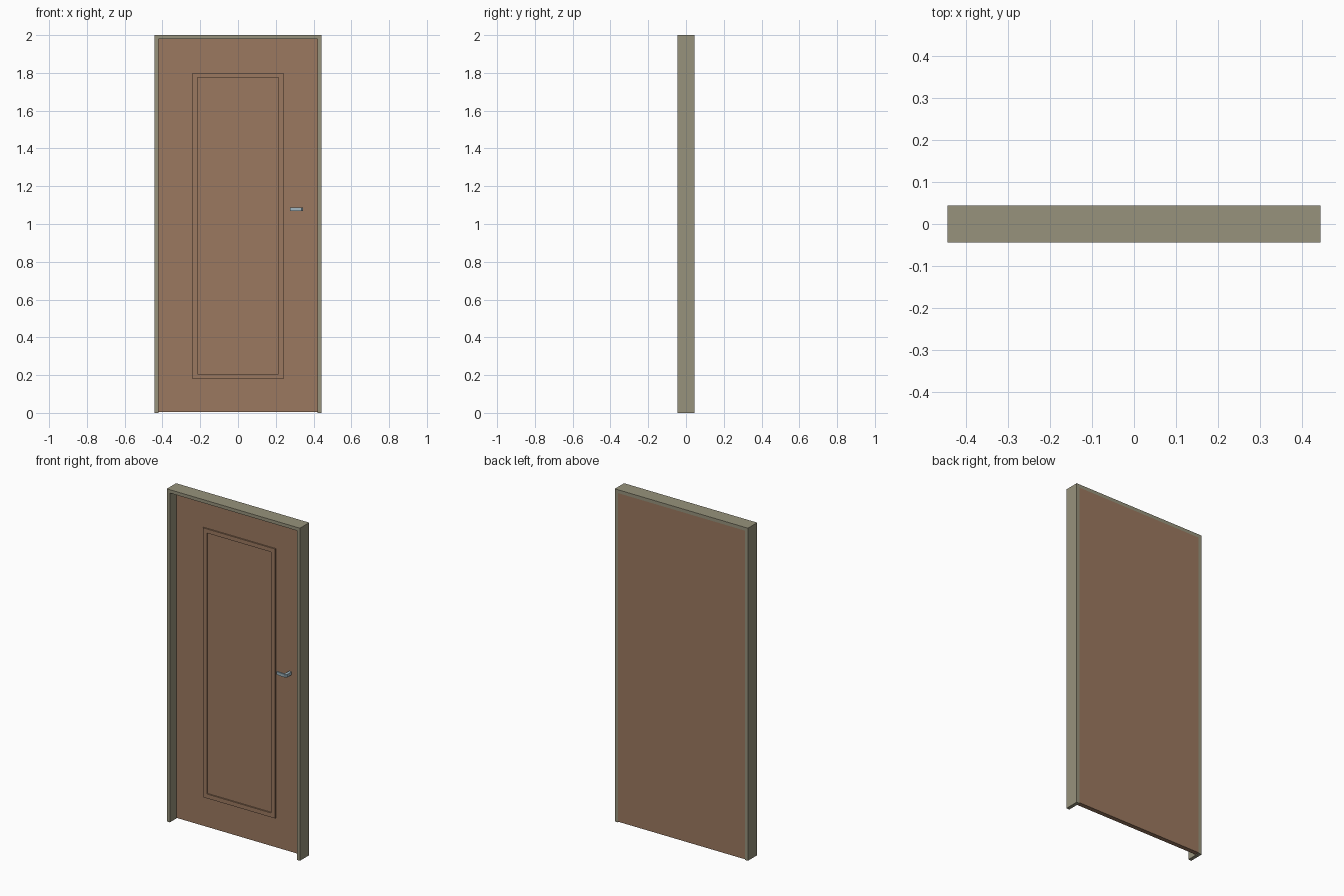
import bpy, bmesh
from mathutils import Matrix

if "Cube" in bpy.data.objects:
    bpy.data.objects.remove(bpy.data.objects["Cube"])


def material(name, rgb):
    m = bpy.data.materials.new(name)
    m.diffuse_color = (*rgb, 1)
    m.use_nodes = True
    m.node_tree.nodes["Principled BSDF"].inputs["Base Color"].default_value = m.diffuse_color
    return m


FRAME = material("olive_paint", (0.31, 0.29, 0.20))
WOOD = material("brown_wood", (0.33, 0.19, 0.115))
STEEL = material("blue_grey_steel", (0.36, 0.47, 0.53))


def finish(name, bm, mat):
    bmesh.ops.recalc_face_normals(bm, faces=bm.faces)
    me = bpy.data.meshes.new(name)
    bm.to_mesh(me)
    bm.free()
    me.materials.append(mat)
    ob = bpy.data.objects.new(name, me)
    bpy.context.collection.objects.link(ob)
    return ob


def box(name, lo, hi, mat):
    bm = bmesh.new()
    size = [b - a for a, b in zip(lo, hi)]
    mid = [(a + b) / 2 for a, b in zip(lo, hi)]
    bmesh.ops.create_cube(bm, size=1, matrix=Matrix.Translation(mid) @ Matrix.Diagonal((*size, 1)))
    return finish(name, bm, mat)


def extrude(name, points, vec, mat):
    """Extrude a flat outline of 3D points along vec."""
    bm = bmesh.new()
    face = bm.faces.new([bm.verts.new(p) for p in points])
    new = bmesh.ops.extrude_face_region(bm, geom=[face], use_keep_orig=True)["geom"]
    bmesh.ops.translate(bm, vec=vec, verts=[v for v in new if isinstance(v, bmesh.types.BMVert)])
    return finish(name, bm, mat)


W, D, IN, TOP = 0.443, 0.044, 0.422, 1.98
FACE = 0.017  # y of the door's front face

# Door frame: two jambs and a head in one arch profile
arch = [(-W, 0), (-W, 2), (W, 2), (W, 0), (IN, 0), (IN, TOP), (-IN, TOP), (-IN, 0)]
extrude("door_frame", [(x, -D, z) for x, z in arch], (0, 2 * D, 0), FRAME)

# Door leaf, flush with the back of the frame, with a raised moulding ring in front
bm = bmesh.new()
bmesh.ops.create_cube(bm, size=1, matrix=Matrix.Translation((0, (FACE + D) / 2, (TOP + 0.004) / 2))
                      @ Matrix.Diagonal((2 * IN, D - FACE, TOP - 0.004, 1)))
front = min(bm.faces, key=lambda f: f.calc_center_median().y)


def set_rect(face, x, z0, z1):
    mid = face.calc_center_median().z
    for v in face.verts:
        v.co.x = x if v.co.x > 0 else -x
        v.co.z = z1 if v.co.z > mid else z0


bmesh.ops.inset_region(bm, faces=[front], thickness=0.1)
set_rect(front, 0.24, 0.18, 1.80)
ring = bmesh.ops.inset_region(bm, faces=[front], thickness=0.02)["faces"]
set_rect(front, 0.214, 0.206, 1.775)
new = bmesh.ops.extrude_face_region(bm, geom=ring)["geom"]
bmesh.ops.translate(bm, vec=(0, -0.008, 0), verts=[v for v in new if isinstance(v, bmesh.types.BMVert)])
bmesh.ops.delete(bm, geom=[f for f in ring if f.is_valid], context="FACES_ONLY")
finish("door_leaf", bm, WOOD)

# Lever handle: stem out of the door, lever bending towards the middle
lever = [(0.345, FACE), (0.345, -0.026), (0.337, -0.034), (0.275, -0.028),
         (0.275, -0.020), (0.325, -0.022), (0.329, FACE)]
extrude("door_handle", [(x, y, 1.069) for x, y in lever], (0, 0, 0.018), STEEL)
